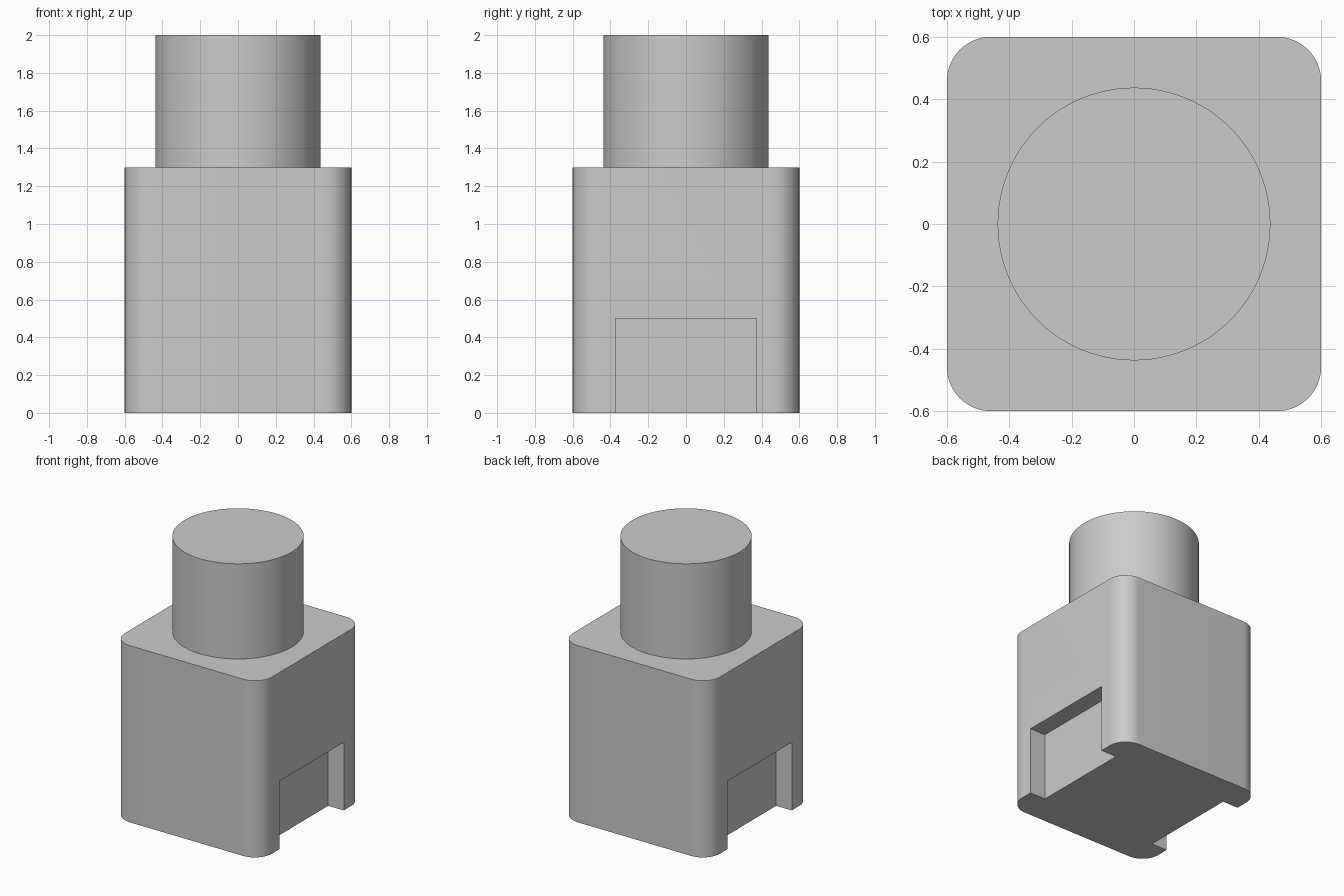
import bpy, bmesh
from mathutils import Matrix, Vector

cube = bpy.data.objects.get("Cube")
if cube:
    bpy.data.objects.remove(cube, do_unlink=True)

BODY, BODY_TOP, CORNER = 1.2, 1.3, 0.14
POST_RADIUS, TOP = 0.4375, 2.0
NOTCH_WIDTH, NOTCH_HEIGHT, NOTCH_DEPTH = 0.745, 0.5, 0.127

grey = bpy.data.materials.new("grey")
colour = (0.6, 0.6, 0.6, 1)
grey.diffuse_color = colour
grey.use_nodes = True
grey.node_tree.nodes["Principled BSDF"].inputs["Base Color"].default_value = colour


def make_object(name, bm):
    mesh = bpy.data.meshes.new(name)
    bm.to_mesh(mesh)
    bm.free()
    mesh.materials.append(grey)
    obj = bpy.data.objects.new(name, mesh)
    bpy.context.collection.objects.link(obj)
    return obj


def box(name, size, centre, corner=0):
    bm = bmesh.new()
    bmesh.ops.create_cube(bm, size=1)
    bmesh.ops.scale(bm, vec=size, verts=bm.verts)
    bmesh.ops.translate(bm, vec=centre, verts=bm.verts)
    if corner:
        upright = [e for e in bm.edges
                   if abs(e.verts[0].co.z - e.verts[1].co.z) > 0.1]
        bmesh.ops.bevel(bm, geom=upright, offset=corner, segments=16,
                        profile=0.5, affect='EDGES')
    return make_object(name, bm)


def activate(obj):
    bpy.ops.object.select_all(action='DESELECT')
    obj.select_set(True)
    bpy.context.view_layer.objects.active = obj


# Square body with rounded upright corners
body = box("body", (BODY, BODY, BODY_TOP), (0, 0, BODY_TOP / 2), CORNER)

# Notches cut in the foot of the left and right sides
for side in (-1, 1):
    cutter = box("notch_cutter",
                 (2 * NOTCH_DEPTH, NOTCH_WIDTH, 2 * NOTCH_HEIGHT),
                 (side * BODY / 2, 0, 0))
    cutter.hide_render = True
    cut = body.modifiers.new("notch", 'BOOLEAN')
    cut.operation, cut.solver, cut.object = 'DIFFERENCE', 'EXACT', cutter
    activate(body)
    bpy.ops.object.modifier_apply(modifier=cut.name)
    bpy.data.objects.remove(cutter, do_unlink=True)

# Round post on top
bm = bmesh.new()
bmesh.ops.create_cone(bm, cap_ends=True, segments=96, radius1=POST_RADIUS,
                      radius2=POST_RADIUS, depth=TOP - BODY_TOP,
                      matrix=Matrix.Translation(Vector((0, 0, (TOP + BODY_TOP) / 2))))
post = make_object("post", bm)

for part in (body, post):
    activate(part)
    bpy.ops.object.shade_smooth_by_angle(angle=0.6)
